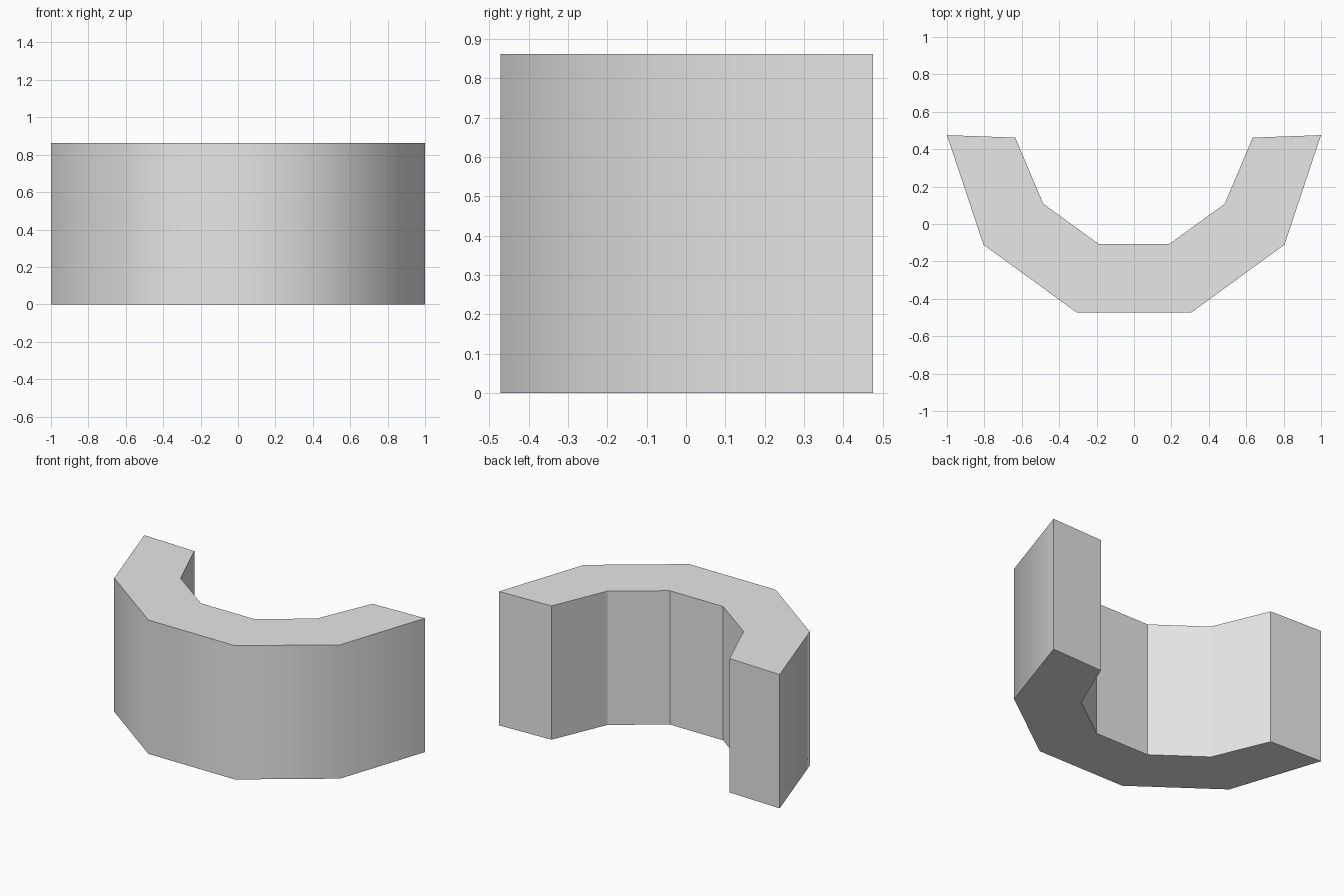
import bpy
import bmesh

cube = bpy.data.objects.get("Cube")
if cube:
    bpy.data.objects.remove(cube, do_unlink=True)

HEIGHT = 0.862


def mirrored(half):
    """Complete a half path, running from +x to -x."""
    return half + [(-x, y) for x, y in reversed(half)]


# Plain grey
grey = bpy.data.materials.new("plain_grey")
grey.use_nodes = True
grey.diffuse_color = (0.8, 0.8, 0.8, 1)
grey.node_tree.nodes["Principled BSDF"].inputs["Base Color"].default_value = (0.8, 0.8, 0.8, 1)

# Footprint: outer and inner faceted arcs
outer = mirrored([(1.0, 0.475), (0.805, -0.11), (0.308, -0.472)])
inner = mirrored([(0.635, 0.462), (0.485, 0.108), (0.19, -0.106)])
last = len(outer) - 1

bm = bmesh.new()


def column(point):
    return [bm.verts.new((*point, z)) for z in (0, HEIGHT)]


out_cols = [column(p) for p in outer]
in_cols = [column(p) for p in inner]


def wall(a, b, smooth=False):
    face = bm.faces.new((a[0], b[0], b[1], a[1]))
    face.smooth = smooth


# Rounded outer wall, faceted inner wall, top and bottom strips
for i in range(last):
    o, p, q, r = out_cols[i], out_cols[i + 1], in_cols[i], in_cols[i + 1]
    wall(o, p, smooth=True)
    wall(q, r)
    for level in (0, 1):
        bm.faces.new((o[level], p[level], r[level], q[level]))

# End faces
for i in (0, last):
    wall(out_cols[i], in_cols[i])

bmesh.ops.recalc_face_normals(bm, faces=bm.faces)

# Crisp borders around the rounded wall
for edge in bm.edges:
    edge.smooth = all(f.smooth for f in edge.link_faces)

mesh = bpy.data.meshes.new("curved_wall")
bm.to_mesh(mesh)
bm.free()
mesh.materials.append(grey)
wall_object = bpy.data.objects.new("curved_wall", mesh)
bpy.context.collection.objects.link(wall_object)
